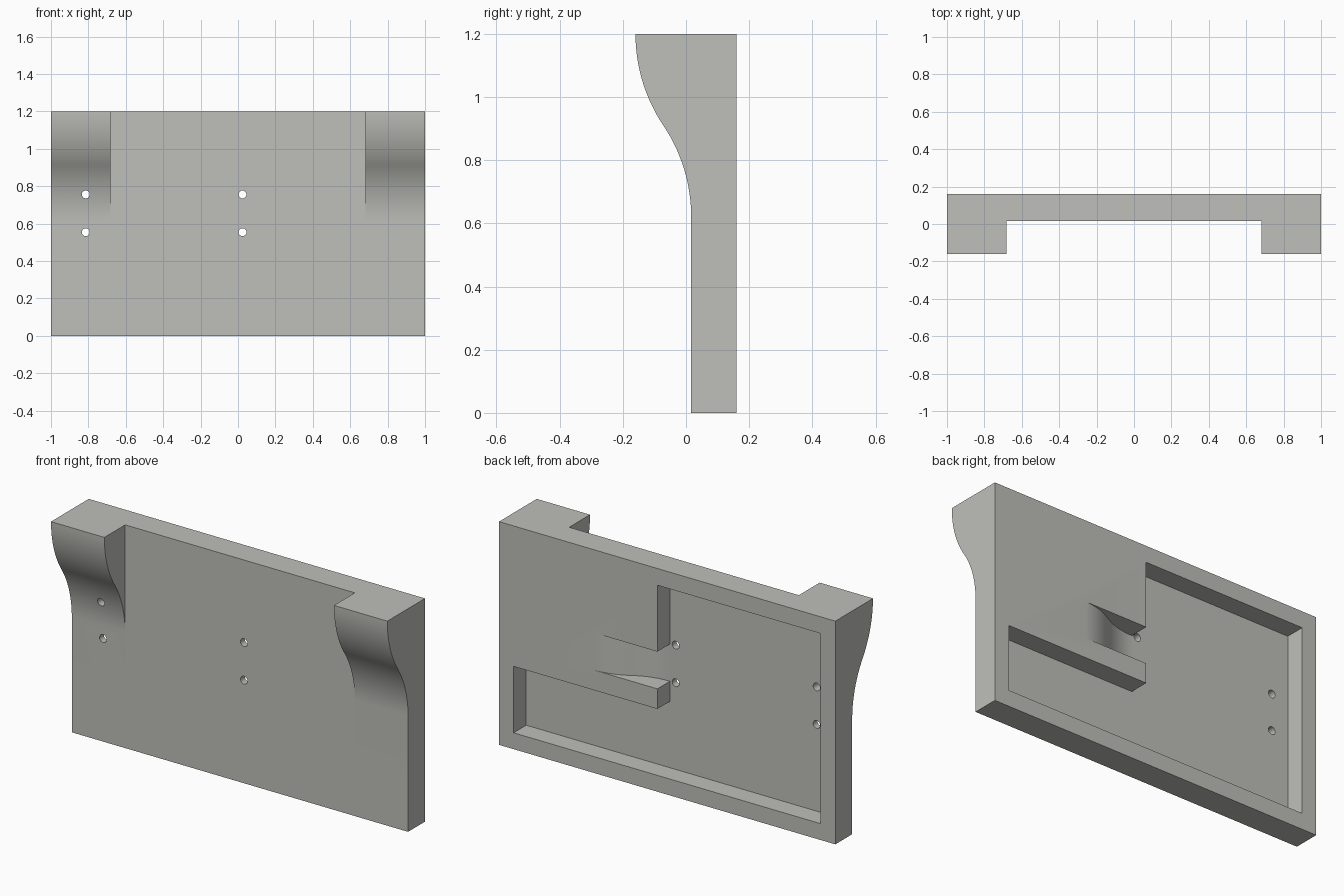
import bpy, bmesh, math
from mathutils import Vector

if "Cube" in bpy.data.objects:
    bpy.data.objects.remove(bpy.data.objects["Cube"])

BACK, FRONT, FOOT = 0.16, 0.0165, -0.16   # y of back face, plate front, foot front
FLOOR = 0.053                             # y of the recess floor

grey = bpy.data.materials.new("warm_grey")
grey.diffuse_color = (0.52, 0.52, 0.49, 1)
grey.use_nodes = True
grey.node_tree.nodes["Principled BSDF"].inputs["Base Color"].default_value = grey.diffuse_color


def prism(name, points, offset):
    """Extrude a closed 3D outline along an offset."""
    bm = bmesh.new()
    face = bm.faces.new([bm.verts.new(p) for p in points])
    out = bmesh.ops.extrude_face_region(bm, geom=[face])
    moved = [g for g in out["geom"] if isinstance(g, bmesh.types.BMVert)]
    bmesh.ops.translate(bm, verts=moved, vec=Vector(offset))
    bmesh.ops.recalc_face_normals(bm, faces=bm.faces[:])
    mesh = bpy.data.meshes.new(name)
    bm.to_mesh(mesh)
    bm.free()
    mesh.materials.append(grey)
    obj = bpy.data.objects.new(name, mesh)
    bpy.context.collection.objects.link(obj)
    return obj


def s_curve(length, rise, steps=16):
    """Two equal tangent arcs, flat at both ends: list of (along, up)."""
    r = (length ** 2 + rise ** 2) / (4 * rise)
    sweep = math.asin(length / 2 / r)
    low = [(r * math.sin(sweep * i / steps), r - r * math.cos(sweep * i / steps))
           for i in range(steps + 1)]
    return low + [(length - a, rise - b) for a, b in reversed(low[:-1])]


# Plate with the curved feet profile across the full width
z0 = 0.62
side = [(-1, BACK, 0), (-1, FRONT, 0)]
side += [(-1, FRONT - b, z0 + a) for a, b in s_curve(1.2 - z0, FRONT - FOOT)]
side += [(-1, BACK, 1.2)]
plate = prism("wall_plate", side, (2, 0, 0))

cutters = []

# Gap between the two feet
y = FRONT + 0.0003
cutters.append(prism("gap_cutter",
                     [(-0.683, -0.5, -0.1), (-0.683, y, -0.1), (-0.683, y, 1.4), (-0.683, -0.5, 1.4)],
                     (1.366, 0, 0)))

# L-shaped recess in the back
outline = [(-0.913, 0.088), (0.913, 0.088), (0.913, 0.445),
           (0.058, 0.445), (0.058, 1.11), (-0.913, 1.11)]
cutters.append(prism("recess_cutter", [(x, FLOOR, z) for x, z in outline], (0, 0.3, 0)))

# Curved finger channel leading out of the recess
x_in, x_out = 0.058, 0.445
ramp = [(x_in + a, FLOOR + 0.0004 + b, 0.553)
        for a, b in s_curve(x_out - x_in, BACK - FLOOR)]
ramp = [(0.04, 0.3, 0.553), (0.04, FLOOR + 0.0004, 0.553)] + ramp + [(x_out, 0.3, 0.553)]
cutters.append(prism("channel_cutter", ramp, (0, 0, 0.2)))

# Four screw holes
for x in (-0.814, 0.024):
    for z in (0.554, 0.756):
        ring = [(x + 0.021 * math.cos(math.tau * i / 24), -0.4,
                 z + 0.021 * math.sin(math.tau * i / 24)) for i in range(24)]
        cutters.append(prism("hole_cutter", ring, (0, 0.8, 0)))

# Cut everything out of the plate
bpy.context.view_layer.objects.active = plate
plate.select_set(True)
for c in cutters:
    mod = plate.modifiers.new("cut", "BOOLEAN")
    mod.operation = "DIFFERENCE"
    mod.solver = "EXACT"
    mod.object = c
    bpy.ops.object.modifier_apply(modifier=mod.name)
    bpy.data.objects.remove(c, do_unlink=True)

bpy.ops.object.shade_smooth_by_angle(angle=math.radians(30))
